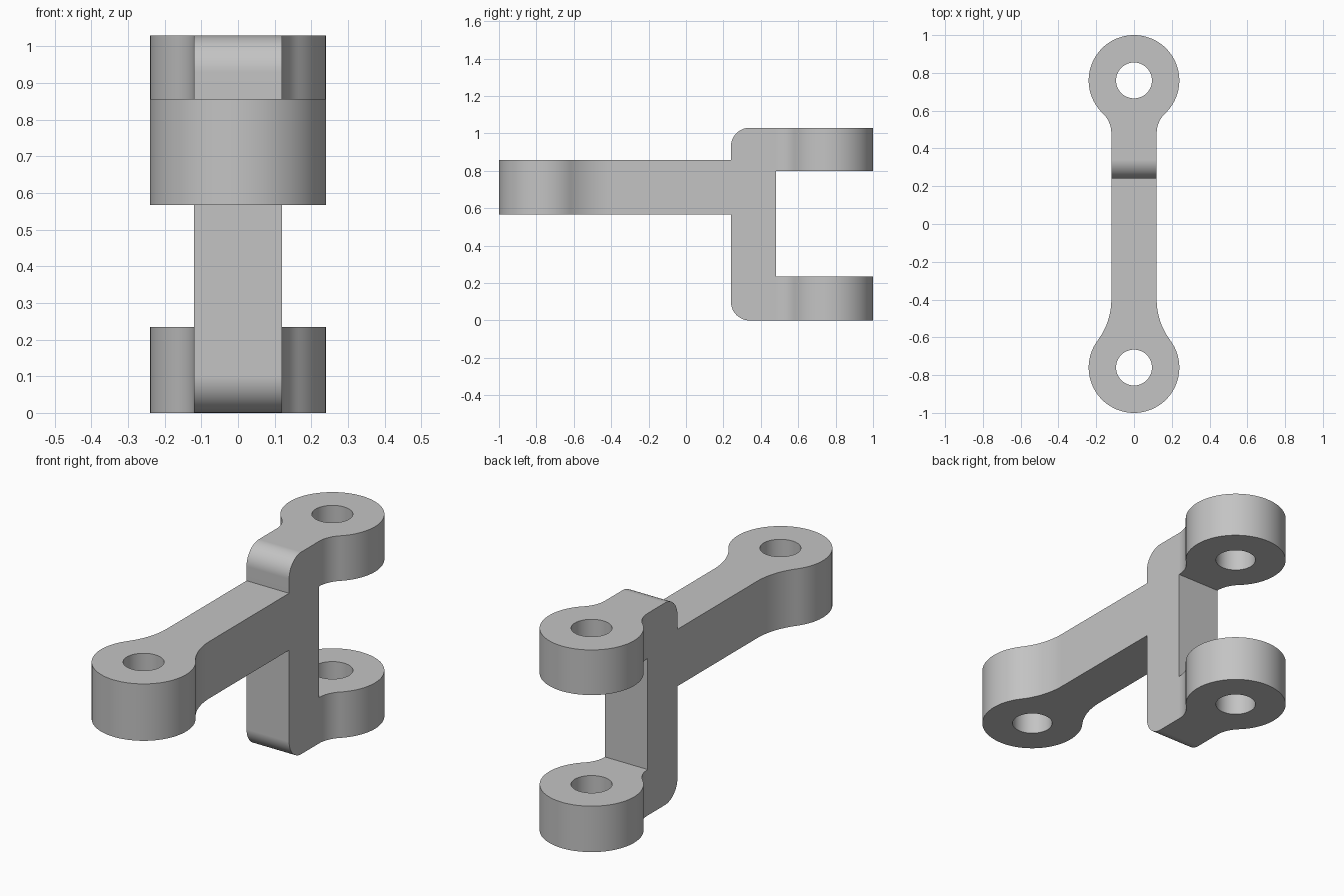
import bpy, bmesh
from math import sin, cos, pi, atan2, hypot, radians
from mathutils import Vector

old = bpy.data.objects.get("Cube")
if old:
    bpy.data.objects.remove(old, do_unlink=True)

HALF = 0.12      # half width of the bar
HEAD = 0.24      # radius of the round ends
HEAD_Y = 0.76    # distance of the round ends from the centre
HOLE = 0.095
HEIGHT = 1.03

grey = bpy.data.materials.new("plain_grey")
grey.use_nodes = True
colour = (0.55, 0.55, 0.55, 1)
grey.diffuse_color = colour
grey.node_tree.nodes["Principled BSDF"].inputs["Base Color"].default_value = colour


def arc(cx, cy, r, start, end, steps):
    angles = [start + (end - start) * i / steps for i in range(steps + 1)]
    return [(cx + r * cos(a), cy + r * sin(a)) for a in angles]


def extrude(name, outline, to_3d, direction):
    """Solid made from a flat outline pushed along a direction."""
    bm = bmesh.new()
    face = bm.faces.new([bm.verts.new(to_3d(*p)) for p in outline])
    new = bmesh.ops.extrude_face_region(bm, geom=[face])["geom"]
    bmesh.ops.translate(bm, vec=Vector(direction),
                        verts=[g for g in new if isinstance(g, bmesh.types.BMVert)])
    bmesh.ops.recalc_face_normals(bm, faces=bm.faces)
    mesh = bpy.data.meshes.new(name)
    bm.to_mesh(mesh)
    bm.free()
    mesh.materials.append(grey)
    obj = bpy.data.objects.new(name, mesh)
    bpy.context.collection.objects.link(obj)
    return obj


def half_end(neck):
    """Right half of a round end, from the bar's edge out to the tip."""
    r = (HALF**2 + neck**2 - HEAD**2) / (2 * (HEAD - HALF))
    tilt = atan2(neck, HALF + r)
    fillet = arc(HALF + r, HEAD_Y - neck, r, pi, pi - tilt, 12)
    return fillet + arc(0, HEAD_Y, HEAD, -tilt, pi / 2, 40)[1:]


# Plan outline: two round ends joined to a bar by fillets
rear = half_end(0.28)
front = [(x, -y) for x, y in half_end(0.36)]
right = front[::-1] + rear
left = [(-x, y) for x, y in right[::-1]][1:-1]
plan = extrude("plan_cutter", right + left, lambda x, y: (x, y, -0.2), (0, 0, 1.5))

# Side outline: front arm, upright post and rear fork
R = 0.1
post, inner = 0.24, 0.48
side = [(-1.2, 0.567), (post, 0.567)]
side += arc(post + R, R, R, pi, 1.5 * pi, 12)
side += [(1.2, 0), (1.2, 0.234), (inner, 0.234), (inner, 0.8), (1.2, 0.8), (1.2, HEIGHT)]
side += arc(post + R, HEIGHT - R, R, pi / 2, pi, 12)
side += [(post, 0.857), (-1.2, 0.857)]
link = extrude("fork_link", side, lambda y, z: (-0.4, y, z), (0.8, 0, 0))

# Pin holes through both ends
cutters = [(plan, 'INTERSECT')]
for name, y in (("front_hole_cutter", -HEAD_Y), ("rear_hole_cutter", HEAD_Y)):
    hole = extrude(name, arc(0, y, HOLE, 0, 2 * pi, 48)[:-1],
                   lambda x, y: (x, y, -0.3), (0, 0, 1.8))
    cutters.append((hole, 'DIFFERENCE'))

for cutter, operation in cutters:
    cutter.hide_render = True
    mod = link.modifiers.new(cutter.name, 'BOOLEAN')
    mod.operation = operation
    mod.solver = 'EXACT'
    mod.object = cutter

# Bake the cuts and drop the cutters
bpy.context.view_layer.update()
graph = bpy.context.evaluated_depsgraph_get()
solid = bpy.data.meshes.new_from_object(link.evaluated_get(graph))
link.modifiers.clear()
link.data = solid
solid.name = "fork_link"
for cutter, _ in cutters:
    bpy.data.objects.remove(cutter, do_unlink=True)
solid.materials.clear()
solid.materials.append(grey)
for poly in solid.polygons:
    poly.material_index = 0

# Smooth curves, sharp edges
bpy.ops.object.select_all(action='DESELECT')
link.select_set(True)
bpy.context.view_layer.objects.active = link
bpy.ops.object.shade_smooth_by_angle(angle=radians(30))
weighted = link.modifiers.new("weighted_normals", 'WEIGHTED_NORMAL')
weighted.keep_sharp = True
